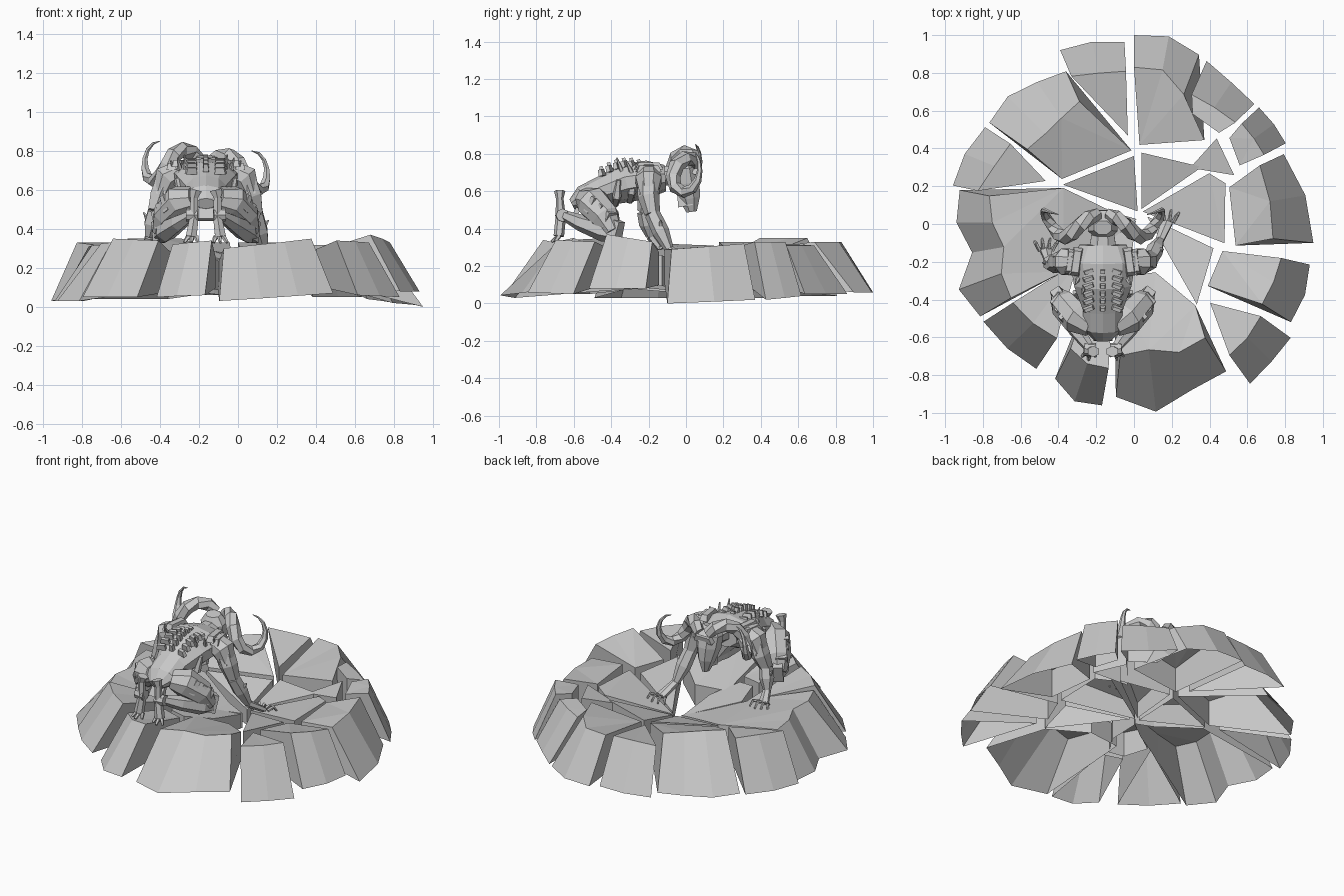
import bpy, bmesh
from math import radians, sin, cos, pi
from mathutils import Vector

if "Cube" in bpy.data.objects:
    bpy.data.objects.remove(bpy.data.objects["Cube"])

stone = bpy.data.materials.new("plain grey")
stone.use_nodes = True
grey = (0.58, 0.58, 0.58, 1)
stone.diffuse_color = grey
stone.node_tree.nodes["Principled BSDF"].inputs["Base Color"].default_value = grey

MID = -0.165  # centre line of the crouching figure


def finish(name, bm):
    bmesh.ops.recalc_face_normals(bm, faces=bm.faces)
    mesh = bpy.data.meshes.new(name)
    bm.to_mesh(mesh)
    bm.free()
    mesh.materials.append(stone)
    obj = bpy.data.objects.new(name, mesh)
    bpy.context.collection.objects.link(obj)
    return obj


def skin(name, rings, hollow=False):
    """Join matching rings of points; a hollow skin has no bottom."""
    bm = bmesh.new()
    loops = [[bm.verts.new(p) for p in ring] for ring in rings]
    for low, high in zip(loops, loops[1:]):
        for i in range(len(low)):
            j = (i + 1) % len(low)
            bm.faces.new((low[i], low[j], high[j], high[i]))
    top = bm.faces.new(loops[-1])
    if hollow:
        bmesh.ops.triangulate(bm, faces=[top])
    else:
        bm.faces.new(loops[0])
    return finish(name, bm)


def tube(name, stations, sides=6):
    """Loft ellipses along (x, y, z, half width, half depth) stations."""
    pts = [Vector(s[:3]) for s in stations]
    rings = []
    for i, s in enumerate(stations):
        along = (pts[min(i + 1, len(pts) - 1)] - pts[max(i - 1, 0)]).normalized()
        wide = Vector((1, 0, 0)) - along * along.x
        wide.normalize()
        deep = along.cross(wide)
        ring = []
        for k in range(sides):
            a = 2 * pi * (k + 0.5) / sides
            ring.append(pts[i] + wide * s[3] * cos(a) + deep * s[-1] * sin(a))
        rings.append(ring)
    return skin(name, rings)


def block(name, centre, size, tilt=0, turn=0):
    bm = bmesh.new()
    bmesh.ops.create_cube(bm, size=1)
    for v in bm.verts:
        taper = 0.75 if v.co.z > 0 else 1
        v.co = Vector((v.co.x * size[0] * taper, v.co.y * size[1] * taper, v.co.z * size[2]))
    obj = finish(name, bm)
    obj.location = centre
    obj.rotation_euler = (radians(tilt), 0, radians(turn))
    return obj


# Cracked stone bowl, made of hollow slabs
def polar(deg, r, z):
    return Vector((r * cos(radians(deg)), r * sin(radians(deg)), z))


def bowl(r):
    return 0.14 + 0.27 * r


def foot(r):
    return 0.05 + 0.1 * r


def rim_slab(name, start, end, high, low, ridge, outer, inner):
    """Radii and (start, end) heights are spread evenly over the angles."""
    top, bottom = [], []
    for i, (near, far) in enumerate(zip(ridge, outer)):
        f = i / (len(ridge) - 1)
        a = start + (end - start) * f
        top.append(polar(a, near, high[0] + (high[1] - high[0]) * f))
        bottom.append(polar(a, far, low[0] + (low[1] - low[0]) * f))
    for a, r in inner:
        top.append(polar(a, r, bowl(r)))
        bottom.append(polar(a, r, foot(r)))
    skin(name + "_rim_slab", [bottom, top], True)


rim_slab("east", -6, 25, (.29, .32), (0, .02), (.74, .73, .735), (.955, .92, .875),
         [(21, .54), (-12, .55)])
rim_slab("north_east_low", 28, 43, (.33, .33), (.02, .04), (.78, .78, .78), (.91, .91, .905),
         [(42, .68), (29, .64)])
rim_slab("north_east_high", 45, 66, (.31, .31), (.05, .05), (.76, .75, .75), (.9, .91, .945),
         [(62, .66), (47, .66)])
rim_slab("north", 69, 90, (.33, .33), (.06, .06), (.735, .83, .83), (.96, 1.01, 1),
         [(86, .42), (50, .58)])
rim_slab("north_west_high", 93, 113, (.33, .33), (.06, .06), (.81, .82, .85), (.966, .99, 1),
         [(94, .47)])
rim_slab("north_west", 114, 145, (.35, .35), (.04, .04), (.71, .68, .67, .69),
         (.885, .91, .95, .935), [(148, .45), (92, .39)])
rim_slab("north_west_low", 147, 168, (.33, .33), (.03, .03), (.78, .8, .845), (.94, .97, .98),
         [(154, .52)])
rim_slab("west", 169, 211, (.31, .33), (.03, .03), (.78, .75, .7, .75, .76),
         (.94, .94, .87, .99, .95), [(214, .45), (215, .15), (60, .03), (150, .12), (153, .42)])
rim_slab("south_west", 213, 236, (.35, .34), (.05, .05), (.765, .75, .73), (.95, .94, .925),
         [(214, .36)])
rim_slab("south_west_low", 243, 260, (.32, .34), (.05, .06), (.74, .78, .775), (.92, .99, .975),
         [(255, .45), (238, .47)])
rim_slab("south", 264, 302, (.3, .35), (.03, .07), (.7, .67, .72, .71), (.92, 1, .93, .92),
         [(307, .54), (294, .28), (250, .3)])
rim_slab("south_east", 306, 324, (.34, .33), (.06, .05), (.86, .85, .83), (1.045, 1.03, 1.025),
         [(314, .58)])
rim_slab("south_east_high", 328, 347, (.37, .33), (.08, .08), (.8, .8, .8), (.98, .98, .955),
         [(343, .49), (320, .51)])

floor = [
    [(151, .43), (90, .36), (74, .07)],
    [(84, .38), (40, .47), (63, .09)],
    [(34, .48), (24, .53), (-12, .49), (55, .08)],
    [(-17, .44), (-52, .54), (30, .08)],
    [(46, .63), (26, .59), (45, .42)],
    [(216, .33), (238, .43), (252, .4), (265, .22), (60, .02)],
]
for n, corners in enumerate(floor):
    upper = [polar(a, r, bowl(r)) for a, r in corners]
    lower = [polar(a, r, foot(r)) for a, r in corners]
    skin(f"floor_slab_{n + 1}", [lower, upper], True)

# Torso, neck and head
tube("torso", [
    (MID, -.61, .53, .05, .03), (MID, -.55, .56, .11, .07), (MID, -.45, .6, .11, .08),
    (MID, -.32, .645, .16, .105), (MID, -.2, .665, .18, .1), (MID, -.11, .67, .13, .07)], 10)
tube("neck", [(MID, -.15, .68, .08, .06), (MID, -.02, .69, .06, .05)], 8)
tube("head", [
    (MID, -.02, .77, .05, .04), (MID, -.01, .72, .085, .075), (MID, .0, .64, .075, .08),
    (MID, .02, .56, .05, .06), (MID, .03, .49, .02, .03)], 8)
block("brow", (MID, .05, .71), (.13, .04, .04), -20)
block("jaw", (MID, -.01, .56), (.07, .08, .08), 10)
block("loin_guard", (MID, -.58, .5), (.1, .03, .12), -25)

# Spine knuckles and raised back plates
for i in range(8):
    y = -.45 + i * .04
    z = .69 + .07 * sin(pi * min(1, (i + 1) / 9))
    block("spine_knuckle", (MID, y, z), (.03, .025, .04), 15)
    for s in (-1, 1):
        block("back_rib", (MID + s * .075, y, z - .015), (.06, .025, .035), 15, -s * 20)

for s, side in ((-1, "right"), (1, "left")):
    def at(x, y, z, *size):
        return (MID + s * x, y, z, *size)

    # Curled horns, one carried lower than the other
    drop = .05 if s > 0 else 0
    coil = [(.03, .05, .75, .035), (.07, .035, .79, .04), (.12, -.005, .805, .042),
            (.165, -.05, .78, .042), (.2, -.07, .725, .04), (.235, -.055, .67, .036),
            (.27, -.01, .645, .032), (.3, .035, .665, .027), (.312, .063, .71, .021),
            (.312, .073, .76, .015), (.298, .07, .805, .011), (.27, .06, .838, .007),
            (.235, .05, .85, .002)]
    tube(side + "_horn", [at(x, y, z - drop * min(1, x * 5), r) for x, y, z, r in coil], 6)

    # Folded leg with armour
    tube(side + "_thigh", [at(.06, -.54, .56, .06), at(.13, -.5, .54, .09),
                           at(.2, -.43, .46, .08), at(.23, -.39, .38, .05)], 8)
    tube(side + "_shin", [at(.23, -.37, .37, .045), at(.205, -.44, .39, .06),
                          at(.14, -.56, .43, .045), at(.075, -.65, .47, .028)])
    block(side + "_knee_guard", at(.235, -.375, .39), (.075, .06, .11), -20, -s * 35)
    for i in range(3):
        block(side + "_thigh_plate", at(.19 + .022 * i, -.49 + .04 * i, .53 - .04 * i),
              (.09, .035, .09), -30, -s * 45)
    tube(side + "_ankle", [at(.04, -.665, .47, .035), at(.1, -.66, .472, .035)], 8)
    tube(side + "_foot", [at(.05, -.675, .6, .035, .03), at(.06, -.675, .56, .022, .02),
                          at(.06, -.67, .46, .026, .028), at(.075, -.68, .36, .032, .028)])
    for toe in (-1, 0, 1):
        tube(side + "_toe", [at(.07 + toe * .02, -.68, .36, .014),
                             at(.075 + toe * .035, -.72 + .02 * abs(toe), .33, .008)], 5)

    # Shoulder guard built of overlapping bands
    tube(side + "_shoulder", [at(.12, -.2, .7, .06), at(.2, -.2, .66, .075),
                              at(.23, -.2, .58, .05)], 8)
    for i in range(4):
        block(side + "_shoulder_band", at(.14 + .028 * i, -.2, .735 - .03 * i * i / 2),
              (.05, .15 - .015 * i, .035), 0, s * 8)
    for i in range(3):
        tube(side + "_back_spike", [at(.1 + .03 * i, -.34 + .05 * i, .7, .014),
                                    at(.11 + .035 * i, -.37 + .05 * i, .78 - .015 * i, .004)], 5)
        tube(side + "_flank_rib", [at(.04, -.38 + .08 * i, .53 + .02 * i, .02),
                                   at(.13, -.37 + .08 * i, .57 + .025 * i, .025),
                                   at(.15, -.36 + .08 * i, .66 + .02 * i, .012)], 5)

    # Planted arm, reaching further on the left
    if s > 0:
        elbow, wrist, palm = at(.255, -.18, .48), at(.3, -.09, .29), at(.34, .01, .225)
    else:
        elbow, wrist, palm = at(.26, -.22, .49), at(.29, -.19, .36), at(.3, -.14, .295)
    tube(side + "_upper_arm", [at(.2, -.2, .66, .06), at(.235, -.2, .57, .058), (*elbow, .042)])
    middle = tuple((a + b) / 2 for a, b in zip(elbow, wrist))
    tube(side + "_forearm", [(*elbow, .042), (*middle, .046), (*wrist, .025)])
    tube(side + "_elbow_spike", [(*middle, .03),
                                 (middle[0] + s * .045, middle[1], middle[2] + .06, .003)], 5)
    tube(side + "_hand", [(*wrist, .024), (*palm, .035, .018)])
    for f in range(4):
        spread = (f - 1.5) * .022
        x, y, z = palm[0] + spread, palm[1], palm[2]
        tube(side + "_finger", [(x, y, z, .011), (x + spread * .6, y + .035, z + .015, .01),
                                (x + spread, y + .07 - abs(spread) * .5, z - .02, .005)], 5)
